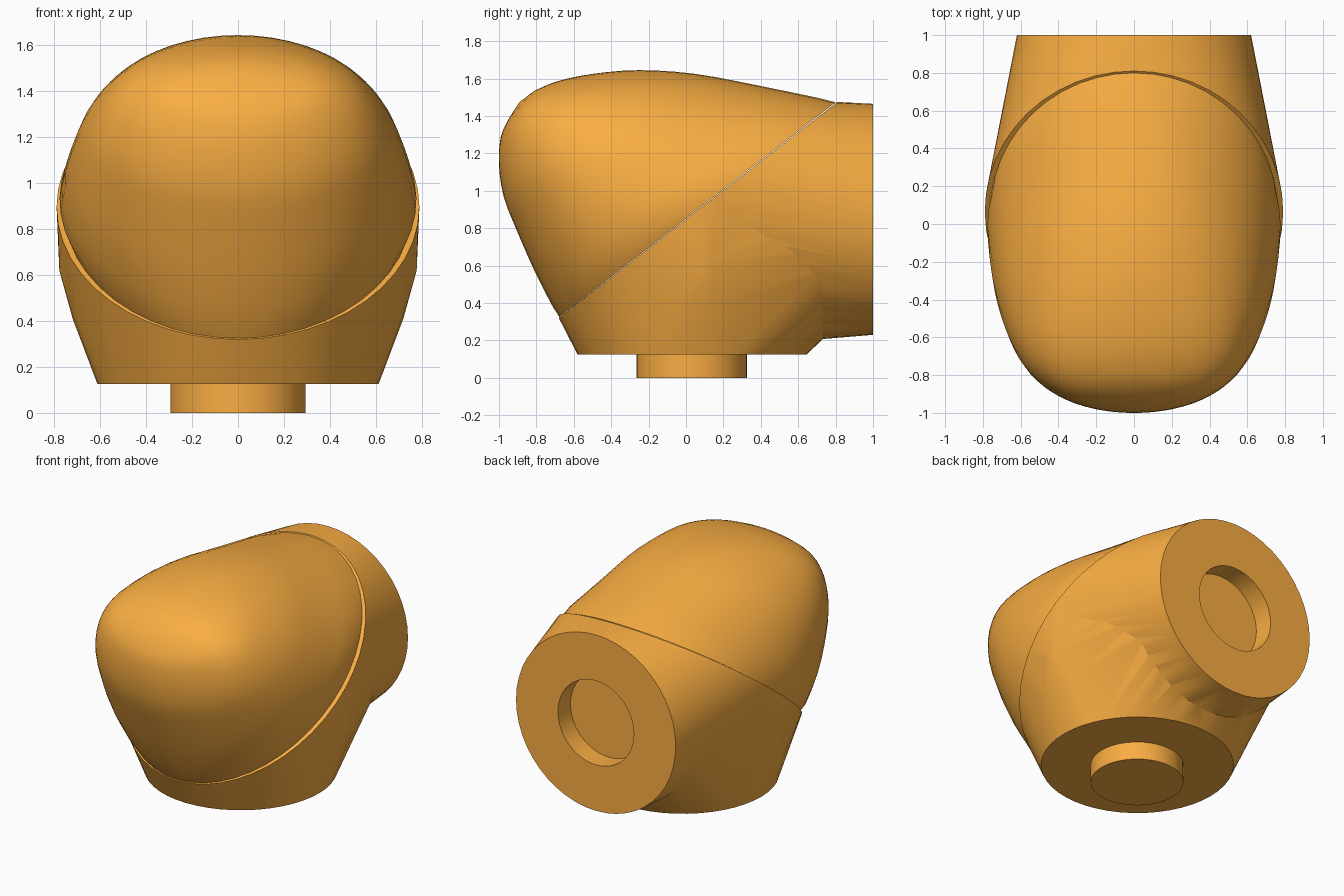
import bpy, bmesh, math
from mathutils import Vector

if "Cube" in bpy.data.objects:
    bpy.data.objects.remove(bpy.data.objects["Cube"])

N = 48
mat = bpy.data.materials.new("orange")
mat.diffuse_color = (0.95, 0.42, 0.055, 1)
mat.use_nodes = True
mat.node_tree.nodes["Principled BSDF"].inputs["Base Color"].default_value = mat.diffuse_color


def smooth(ob, angle=40):
    bpy.ops.object.select_all(action='DESELECT')
    ob.select_set(True)
    bpy.context.view_layer.objects.active = ob
    bpy.ops.object.shade_smooth_by_angle(angle=math.radians(angle))


def finish(name, bm):
    bmesh.ops.recalc_face_normals(bm, faces=bm.faces[:])
    me = bpy.data.meshes.new(name)
    bm.to_mesh(me)
    bm.free()
    ob = bpy.data.objects.new(name, me)
    bpy.context.collection.objects.link(ob)
    me.materials.append(mat)
    smooth(ob)
    return ob


def ring(lo, up, w, skew=0.0):
    """Egg outline through two (y, z) points on the mid-plane, half width w in x."""
    a, b = Vector((0, *lo)), Vector((0, *up))
    c, h = (a + b) / 2, (b - a) / 2
    pts = []
    for i in range(N):
        t = 2 * math.pi * i / N
        u, v = math.cos(t), math.sin(t)
        pts.append(c + h * u + Vector((w * v * (1 - skew * u), 0, 0)))
    return pts


def catmull(a, b, c, d, t):
    return [0.5 * (2 * q + (r - p) * t + (2 * p - 5 * q + 4 * r - s) * t * t
                   + (3 * q - p - 3 * r + s) * t ** 3) for p, q, r, s in zip(a, b, c, d)]


def skin(name, *loops):
    """Convex skin stretched over several rings."""
    bm = bmesh.new()
    for loop in loops:
        for p in loop:
            bm.verts.new(p)
    res = bmesh.ops.convex_hull(bm, input=bm.verts[:])
    junk = {g for g in res["geom_interior"] + res["geom_unused"] if isinstance(g, bmesh.types.BMVert)}
    bmesh.ops.delete(bm, geom=list(junk), context='VERTS')
    bmesh.ops.dissolve_limit(bm, angle_limit=0.002, verts=bm.verts[:], edges=bm.edges[:])
    return finish(name, bm)


def cylinder(name, r, z0, z1, y):
    bm = bmesh.new()
    bmesh.ops.create_cone(bm, cap_ends=True, segments=N, radius1=r, radius2=r, depth=z1 - z0)
    bmesh.ops.translate(bm, verts=bm.verts[:], vec=(0, y, (z0 + z1) / 2))
    return finish(name, bm)


def combine(ob, other, operation):
    mod = ob.modifiers.new("combine", 'BOOLEAN')
    mod.object, mod.operation, mod.solver = other, operation, 'EXACT'
    bpy.context.view_layer.update()
    bpy.context.view_layer.objects.active = ob
    bpy.ops.object.modifier_apply(modifier=mod.name)
    bpy.data.objects.remove(other)


# Dome: tilted sections (low y, z, high y, z, half width, skew) up to the front tip
sections = [
    (-.68, .32, .81, 1.475, .785, 0),
    (-.80, .55, .40, 1.56, .75, .07),
    (-.91, .80, .05, 1.625, .69, .08),
    (-.975, .97, -.25, 1.645, .615, .06),
    (-1.0, 1.14, -.50, 1.625, .52, 0),
    (-.99, 1.29, -.69, 1.585, .38, 0),
    (-.945, 1.39, -.81, 1.535, .21, 0),
]
rows = []
for i in range(len(sections) - 1):
    q = [sections[max(0, min(len(sections) - 1, i + j))] for j in (-1, 0, 1, 2)]
    rows += [catmull(*q, t / 3) for t in range(3)]
rows.append(sections[-1])
loops = [ring(r[:2], r[2:4], r[4], r[5]) for r in rows]
# Sides of the dome edge tuck in to leave a seam
loops[0] = ring((-.677, .325), (.80, 1.473), .762)
bm = bmesh.new()
grid = [[bm.verts.new(p) for p in loop] for loop in loops]
for a, b in zip(grid, grid[1:]):
    for i in range(N):
        j = (i + 1) % N
        bm.faces.new((a[i], a[j], b[j], b[i]))
tip = bm.verts.new((0, -.89, 1.475))
for i in range(N):
    bm.faces.new((grid[-1][i], grid[-1][(i + 1) % N], tip))
finish("front_dome", bm)

# Body: lower bowl from seam to base, blending into the rear tube
seam = ring((-.68, .32), (.81, 1.475), .79)
body = skin("body_shell", seam,
            ring((-.22, .62), (.40, .62), .778),
            ring((-.565, .41), (.66, .41), .72),
            ring((-.58, .125), (.645, .125), .612),
            ring((.75, .225), (.80, 1.44), .61))
tube = skin("rear_tube", seam,
            ring((.70, .205), (.84, 1.465), .63),
            ring((1, .23), (1, 1.465), .62))
combine(body, tube, 'UNION')

# Round socket in the rear mouth
socket = cylinder("socket_cutter", .295, -.14, .14, 0)
socket.hide_render = True
socket.rotation_euler = (math.pi / 2, 0, 0)
socket.location = (0, 1, .848)
combine(body, socket, 'DIFFERENCE')
smooth(body)

# Neck peg under the base
cylinder("neck_peg", .295, 0, .13, .03)
